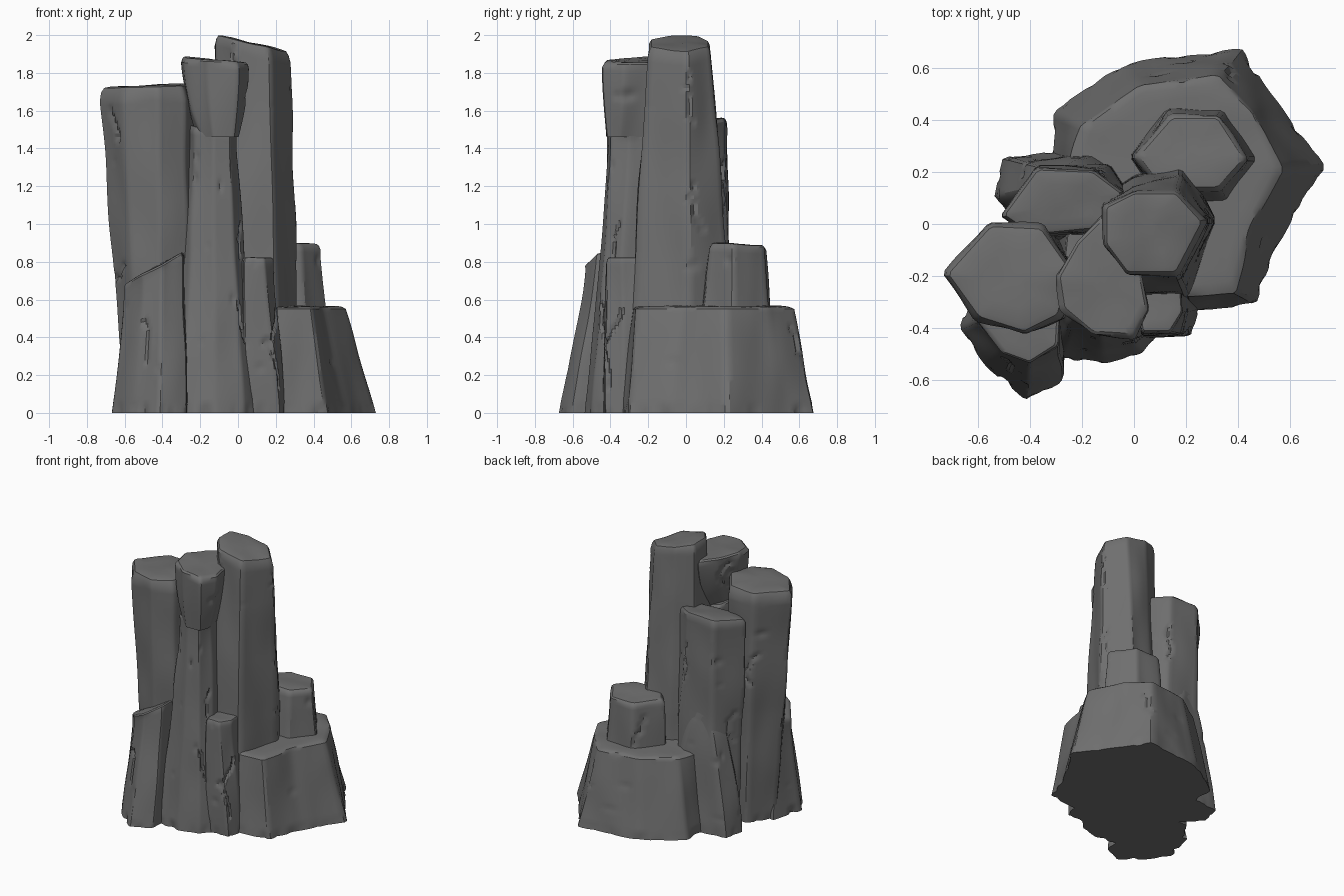
import bpy, bmesh, math, random
from mathutils import Vector, noise

random.seed(7)

cube = bpy.data.objects.get("Cube")
if cube:
    bpy.data.objects.remove(cube, do_unlink=True)

stone = bpy.data.materials.new("dark grey stone")
stone.use_nodes = True
GREY = (0.16, 0.16, 0.16, 1)
stone.diffuse_color = GREY
shader = stone.node_tree.nodes["Principled BSDF"]
shader.inputs["Base Color"].default_value = GREY
shader.inputs["Roughness"].default_value = 0.9

PER_EDGE = 10   # samples along each side of a column
STEP = 0.02     # height of a row


def outline(poly):
    """Sample each side evenly, which also trims the corners a little."""
    pts = []
    for i, p in enumerate(poly):
        a, b = Vector(p), Vector(poly[(i + 1) % len(poly)])
        pts += [a.lerp(b, (k + 0.5) / PER_EDGE) for k in range(PER_EDGE)]
    return pts


def make_flaws(around, z0, z1):
    """Random chips and zigzag cracks, laid out on the unrolled side."""
    tall = z1 - z0
    chips = [(random.uniform(0, around), random.uniform(z0, z1), random.uniform(0.01, 0.025))
             for _ in range(int(4 + 5 * tall))]
    cracks = []
    for _ in range(int(1 + 1.6 * tall)):
        p = Vector((random.uniform(0, around), random.uniform(z0 + 0.3 * tall, z1)))
        for _ in range(4):
            q = p + Vector((random.uniform(-0.05, 0.05), -random.uniform(0.02, 0.09)))
            cracks.append((p, q))
            p = q
    return chips, cracks


def flaw_depth(s, z, chips, cracks):
    """How far the chips and cracks cut in at one spot on the side."""
    depth = 0
    for cs, cz, r in chips:
        d = math.hypot(s - cs, z - cz) / r
        if d < 2:
            depth += 0.5 * r * math.exp(-d * d)
    here = Vector((s, z))
    for a, b in cracks:
        if abs(z - a.y) < 0.15:
            ab = b - a
            f = min(1, max(0, (here - a).dot(ab) / ab.length_squared))
            if (here - a - ab * f).length < 0.011:
                return depth + 0.012
    return depth


def rock(name, top, base, height, slope=(0, 0), floor=0.0, flare=1.0, rim=0.03):
    """Loft a weathered stone column from its base outline to its tilted top."""
    upper, lower = outline(top), outline(base)
    n = len(upper)
    centre = sum(upper, Vector((0, 0))) / n
    around = sum((lower[i] - lower[i - 1]).length for i in range(n))
    chips, cracks = make_flaws(around, floor, height)
    bm = bmesh.new()

    def top_z(p):
        return height + (p - centre).dot(Vector(slope))

    rows = max(6, round((height - floor) / STEP))
    rings = []
    for r in range(rows + 1):
        t = r / rows
        w = (1 - t) ** flare
        ring_pts = [u.lerp(l, w) for u, l in zip(upper, lower)]
        mid = sum(ring_pts, Vector((0, 0))) / n
        ring = []
        for i, p in enumerate(ring_pts):
            z = floor + t * (top_z(p) - rim - floor)
            # broad worn hollows, chips, cracks and a nibbled foot
            push = 0.014 * noise.noise((p.x * 6, p.y * 6, z * 2.5))
            push -= flaw_depth(around * i / n, z, chips, cracks)
            if floor == 0 and z < 0.06:
                push -= 0.04 * max(0, noise.noise((p.x * 14, p.y * 14, 3))) * (1 - z / 0.06)
            q = p + (p - mid).normalized() * push
            ring.append(bm.verts.new((q.x, q.y, z)))
        rings.append(ring)

    # worn rim, then the flat top
    for shrink, drop in ((0.03, 0.4), (0.09, 0.08), (0.2, 0), (0.5, 0), (0.8, 0)):
        ring = []
        for u in upper:
            p = u.lerp(centre, shrink)
            bump = 0.008 * noise.noise((p.x * 7, p.y * 7, height))
            ring.append(bm.verts.new((p.x, p.y, top_z(p) - rim * drop + bump)))
        rings.append(ring)

    for a, b in zip(rings, rings[1:]):
        for i in range(n):
            j = (i + 1) % n
            bm.faces.new((a[i], a[j], b[j], b[i]))
    bm.faces.new(rings[-1])
    bm.faces.new(list(reversed(rings[0])))
    bmesh.ops.recalc_face_normals(bm, faces=bm.faces)
    mesh = bpy.data.meshes.new(name)
    bm.to_mesh(mesh)
    bm.free()
    mesh.materials.append(stone)
    obj = bpy.data.objects.new(name, mesh)
    bpy.context.collection.objects.link(obj)
    bpy.ops.object.select_all(action="DESELECT")
    obj.select_set(True)
    bpy.context.view_layer.objects.active = obj
    bpy.ops.object.shade_smooth_by_angle(angle=math.radians(32))


# Tall columns
rock("main_pillar",
     [(-.12, .07), (-.12, -.08), (-.03, -.2), (.17, -.2), (.28, .01), (.17, .13), (0, .13)],
     [(-.16, .1), (-.13, -.2), (.02, -.32), (.22, -.32), (.34, .02), (.2, .3), (0, .22)],
     1.965, slope=(-.23, 0), rim=.06)
rock("left_pillar",
     [(-.74, -.19), (-.61, -.37), (-.42, -.43), (-.28, -.36), (-.23, -.17), (-.35, 0), (-.56, .01)],
     [(-.6, -.2), (-.53, -.34), (-.4, -.4), (-.25, -.35), (-.2, -.17), (-.3, -.02), (-.48, -.02)],
     1.735, slope=(.03, 0), rim=.08)
rock("back_pillar",
     [(-.52, .03), (-.4, -.05), (-.1, -.02), (-.03, .12), (-.15, .21), (-.38, .22)],
     [(-.46, .05), (-.36, -.1), (-.1, -.1), (.02, .1), (-.06, .24), (-.36, .24)],
     1.55, slope=(0, .1), rim=.06)
rock("front_pillar",
     [(-.26, -.25), (-.23, -.35), (-.13, -.41), (-.04, -.4), (0, -.3), (-.05, -.1), (-.2, -.1)],
     [(-.46, -.3), (-.3, -.53), (-.12, -.54), (.03, -.5), (.1, -.42), (.05, -.1), (-.38, -.1)],
     1.5, slope=(-.2, 0), flare=1.3)
rock("cap_rock",
     [(-.3, -.2), (-.28, -.33), (-.16, -.43), (0, -.44), (.06, -.33), (.02, -.12), (-.12, .04), (-.22, -.06)],
     [(-.21, -.3), (-.19, -.37), (-.13, -.42), (-.02, -.42), (.01, -.35), (-.02, -.2), (-.1, -.1), (-.18, -.2)],
     1.87, slope=(-.09, 0), floor=1.46, flare=1.7)
rock("inner_core",
     [(-.28, -.2), (-.1, -.2), (-.04, .08), (-.25, .08)],
     [(-.4, -.3), (.1, -.3), (.1, .2), (-.4, .15)], 1.25)

# Low blocks around the foot
rock("front_left_block",
     [(-.61, -.37), (-.51, -.5), (-.4, -.54), (-.29, -.47), (-.28, -.3), (-.56, -.24)],
     [(-.67, -.4), (-.56, -.55), (-.42, -.68), (-.26, -.61), (-.25, -.3), (-.6, -.15)],
     .77, slope=(.55, 0), flare=1.2)
rock("front_slim_block",
     [(.01, -.3), (.03, -.42), (.14, -.42), (.19, -.34), (.18, -.2), (.04, -.2)],
     [(0, -.3), (.04, -.44), (.22, -.43), (.25, -.32), (.2, -.2), (.02, -.2)], .82)
rock("back_block",
     [(-.4, .14), (-.3, .05), (-.15, .1), (-.12, .2), (-.25, .23), (-.36, .22)],
     [(-.54, .1), (-.4, -.05), (-.05, 0), (0, .2), (-.05, .3), (-.51, .26)],
     .9, slope=(.2, -.4), rim=.06, flare=.8)

# Wide shelf with a short stub standing on it
rock("shelf",
     [(-.24, .25), (0, 0), (.2, -.28), (.39, -.26), (.45, -.02), (.57, .21), (.46, .44),
      (.32, .57), (.02, .54), (-.2, .38)],
     [(-.32, .25), (0, 0), (.21, -.34), (.47, -.31), (.56, -.06), (.74, .22), (.54, .48),
      (.41, .68), (-.04, .62), (-.31, .43)],
     .565, rim=.015)
rock("shelf_stub",
     [(0, .26), (.1, .13), (.33, .13), (.44, .25), (.33, .42), (.14, .42)],
     [(-.03, .26), (.08, .06), (.37, .06), (.48, .25), (.36, .46), (.12, .46)],
     .895, slope=(0, -.04), floor=.4)
